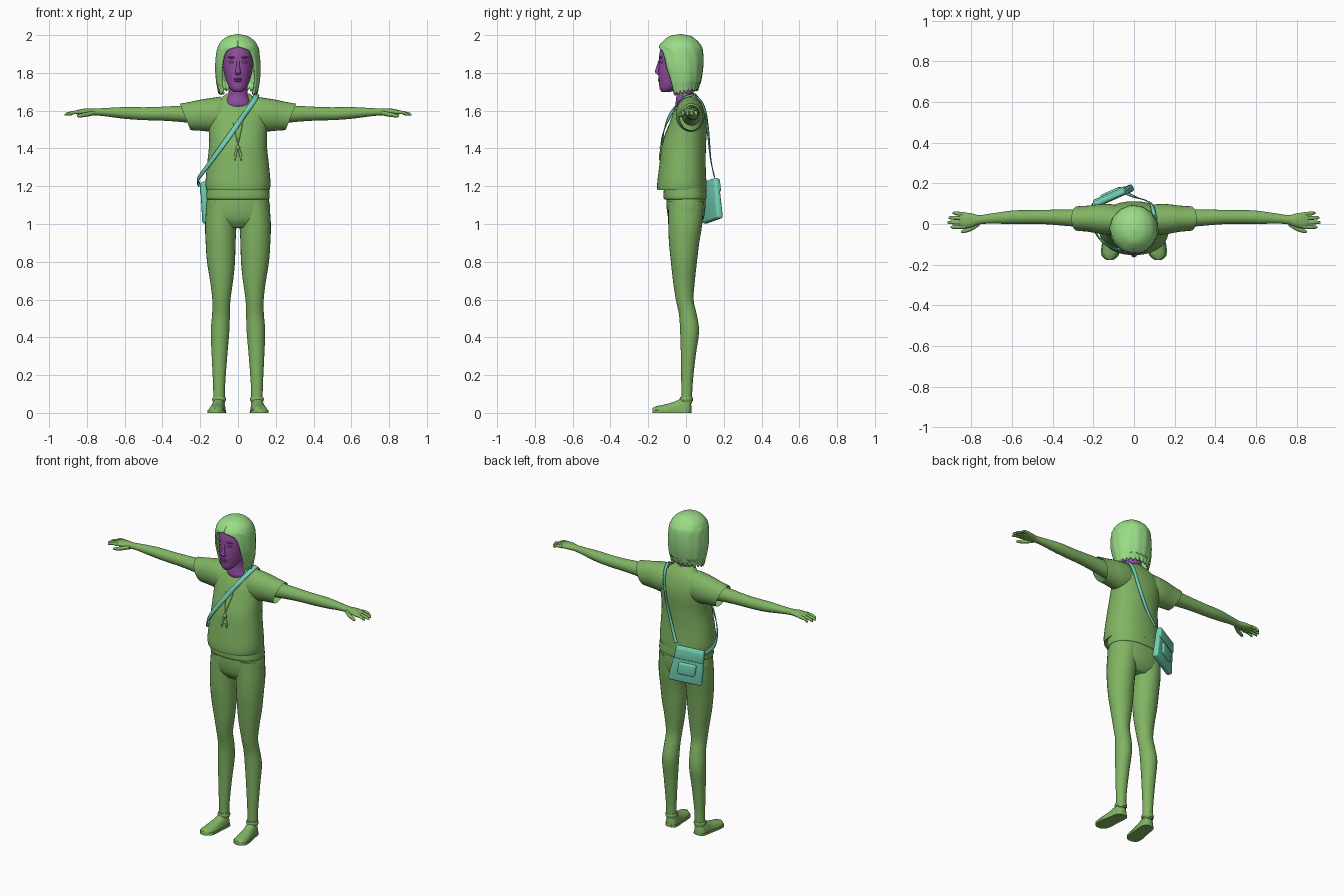
import bpy, bmesh, math
from mathutils import Vector, Matrix

cube = bpy.data.objects.get("Cube")
if cube:
    bpy.data.objects.remove(cube, do_unlink=True)


def material(name, r, g, b):
    mat = bpy.data.materials.new(name)
    mat.use_nodes = True
    mat.diffuse_color = (r, g, b, 1)
    mat.node_tree.nodes["Principled BSDF"].inputs["Base Color"].default_value = (r, g, b, 1)
    return mat


GREEN = material("leaf green", .22, .46, .125)
HAIR = material("light green", .32, .72, .24)
PURPLE = material("purple", .29, .075, .36)
TEAL = material("teal", .17, .65, .47)


def finish(name, bm, mat, angle=50):
    bmesh.ops.remove_doubles(bm, verts=bm.verts, dist=.0001)
    bmesh.ops.recalc_face_normals(bm, faces=bm.faces)
    mesh = bpy.data.meshes.new(name)
    bm.to_mesh(mesh)
    bm.free()
    mesh.materials.append(mat)
    obj = bpy.data.objects.new(name, mesh)
    bpy.context.collection.objects.link(obj)
    bpy.ops.object.select_all(action='DESELECT')
    obj.select_set(True)
    bpy.context.view_layer.objects.active = obj
    bpy.ops.object.shade_smooth_by_angle(angle=math.radians(angle))
    return obj


def resample(rows, steps):
    """Smooth curve through all rows of numbers."""
    rows = [Vector(r) for r in rows]
    ends = [rows[0]] + rows + [rows[-1]]
    out = []
    for a, b, c, d in zip(ends, ends[1:], ends[2:], ends[3:]):
        for k in range(steps):
            t = k / steps
            out.append(b + (c - a) * (t / 2) + (a * 2 - b * 5 + c * 4 - d) * (t * t / 2)
                       + (b * 3 - a - c * 3 + d) * (t ** 3 / 2))
    return out + [rows[-1]]


def bridge(bm, rings, closed=True):
    for lower, upper in zip(rings, rings[1:]):
        n = len(lower)
        for i in range(n if closed else n - 1):
            j = (i + 1) % n
            bm.faces.new((lower[i], lower[j], upper[j], upper[i]))


def loft(name, rows, mat, axis='z', side=1, sides=28, steps=4, power=2, shear=0,
         limits=None, cap_end=True):
    """Rows are position along axis, two centre coordinates, two radii."""
    bm = bmesh.new()
    rings = []
    for pos, c1, c2, r1, r2 in resample(rows, steps):
        ring = []
        for i in range(sides):
            a = math.tau * i / sides
            u, v = math.cos(a), math.sin(a)
            p = c1 + r1 * math.copysign(abs(u) ** (2 / power), u)
            dq = r2 * math.copysign(abs(v) ** (2 / power), v)
            q = c2 + dq
            if limits:
                q = min(max(q, limits[0]), limits[1])
            co = {'z': (p, q, pos), 'x': (pos + shear * dq, p, q), 'y': (p, pos, q)}[axis]
            ring.append(bm.verts.new((co[0] * side, co[1], co[2])))
        rings.append(ring)
    bridge(bm, rings)
    bm.faces.new(rings[0])
    if cap_end:
        bm.faces.new(rings[-1])
    return finish(name, bm, mat)


def ball(name, centre, size, mat):
    bm = bmesh.new()
    bmesh.ops.create_uvsphere(bm, u_segments=16, v_segments=10, radius=1)
    bmesh.ops.transform(bm, verts=bm.verts, matrix=Matrix.LocRotScale(centre, None, size))
    return finish(name, bm, mat)


# Shirt body and trousers
shirt = loft("shirt", [
    (1.18, 0, -.022, .168, .13), (1.22, 0, -.022, .172, .13), (1.32, 0, -.018, .163, .122),
    (1.42, 0, -.01, .153, .116), (1.52, 0, .01, .155, .102), (1.58, 0, .018, .16, .088),
    (1.63, 0, .023, .14, .068), (1.66, 0, .025, .1, .05), (1.69, 0, .012, .06, .04)],
    GREEN, sides=48, power=2.2)
loft("hips", [(1.22, 0, 0, .155, .1), (1.15, 0, 0, .16, .102), (1.08, 0, 0, .17, .102),
              (1.02, 0, 0, .155, .09), (.98, 0, 0, .1, .06)], GREEN, sides=40, power=2.3)
loft("waistband", [(1.13, 0, -.005, .16, .106), (1.14, 0, -.005, .168, .114),
                   (1.19, 0, -.005, .164, .112)], GREEN, sides=40, power=2.3)

for side, word in ((1, "left"), (-1, "right")):
    # Leg and shoe
    loft(word + "_leg", [
        (1.12, .085, 0, .08, .095), (1, .091, -.004, .083, .09), (.9, .092, -.01, .079, .08),
        (.8, .09, -.011, .074, .069), (.7, .087, -.011, .061, .058), (.6, .088, -.007, .048, .047),
        (.52, .09, .01, .047, .047), (.43, .095, .019, .049, .05), (.3, .098, .012, .041, .039),
        (.15, .1, .005, .032, .03), (.05, .1, .004, .03, .028)], GREEN, side=side)
    shoe = [(.028, .098, 0, .012, .04), (.015, .1, 0, .032, .07), (-.02, .103, 0, .037, .077),
            (-.06, .108, 0, .038, .06), (-.11, .114, 0, .042, .045), (-.155, .118, 0, .038, .036),
            (-.178, .119, 0, .014, .026)]
    loft(word + "_shoe", shoe, GREEN, 'y', side, power=2.4, limits=(0, 1))
    loft(word + "_sole", [(y, x, z, rx * 1.1, rz) for y, x, z, rx, rz in shoe],
         GREEN, 'y', side, power=3, limits=(0, .014))
    loft(word + "_shoe_collar", [(.06, .1, .002, .033, .033), (.072, .1, .002, .037, .036),
                                 (.084, .1, .002, .033, .033)], GREEN, side=side)
    # Sleeve, arm and hand
    loft(word + "_sleeve", [
        (.06, .02, 1.59, .06, .085), (.1, .021, 1.582, .075, .086), (.16, .024, 1.573, .074, .086),
        (.22, .026, 1.57, .065, .077), (.28, .027, 1.567, .06, .07)],
        GREEN, 'x', side, shear=.4, cap_end=False)
    loft(word + "_arm", [
        (.14, .028, 1.575, .05, .055), (.3, .03, 1.583, .042, .043), (.42, .034, 1.584, .036, .036),
        (.5, .035, 1.584, .034, .034), (.6, .033, 1.588, .033, .031), (.7, .027, 1.592, .025, .022),
        (.76, .021, 1.593, .023, .018), (.8, .018, 1.594, .034, .018),
        (.84, .017, 1.592, .04, .014), (.86, .018, 1.59, .034, .008)], GREEN, 'x', side)
    for i, tip in enumerate((.903, .918, .913, .894)):
        y = -.014 + .021 * i
        loft(f"{word}_finger_{i + 1}", [
            (.835, y, 1.592, .01, .01), (.87, y * 1.05, 1.59, .0095, .009),
            (tip - .01, y * 1.1, 1.582, .008, .008), (tip, y * 1.1, 1.578, .003, .003)],
            GREEN, 'x', side, sides=12)
    loft(word + "_thumb", [(.76, .005, 1.588, .014, .012), (.8, -.021, 1.58, .013, .012),
                           (.84, -.036, 1.573, .009, .009), (.852, -.038, 1.572, .003, .003)],
         GREEN, 'x', side, sides=12)
    # Eye, lid and brow
    ball(word + "_eye", (side * .031, -.127, 1.858), (.016, .014, .008), PURPLE)
    ball(word + "_brow", (side * .033, -.134, 1.882), (.022, .009, .005), PURPLE)

# Neck, head and face
loft("neck", [(1.59, 0, .005, .045, .035), (1.63, 0, -.003, .066, .051),
              (1.66, 0, -.003, .06, .05), (1.7, 0, -.006, .05, .046), (1.8, 0, -.02, .052, .05)], PURPLE)
loft("head", [
    (1.698, 0, -.105, .018, .022), (1.715, 0, -.094, .04, .045), (1.75, 0, -.068, .06, .075),
    (1.8, 0, -.045, .074, .101), (1.85, 0, -.035, .08, .109), (1.9, 0, -.034, .08, .107),
    (1.95, 0, -.035, .07, .09), (1.985, 0, -.03, .04, .05)], PURPLE, sides=36)
loft("nose", [(1.868, 0, -.138, .007, .007), (1.83, 0, -.147, .009, .011),
              (1.803, 0, -.15, .015, .014), (1.79, 0, -.14, .011, .008)], PURPLE, sides=16)
for name, z in (("upper_lip", 1.768), ("lower_lip", 1.758)):
    ball(name, (0, -.138, z), (.022, .011, .006), PURPLE)

# Bobbed hair, with an opening in front of the face
bm = bmesh.new()
rings = []
for z, cy, rx, ry, gap in resample([
        (2, -.03, .005, .005, 0), (1.99, -.03, .05, .055, 0), (1.965, -.03, .085, .088, 0),
        (1.94, -.03, .1, .108, 0), (1.92, -.028, .107, .112, 30), (1.88, -.027, .112, .114, 43),
        (1.82, -.024, .115, .109, 48), (1.75, -.017, .109, .09, 52), (1.7, -.014, .099, .073, 50)], 4):
    ring = []
    for i in range(49):
        gap_angle = math.radians(max(gap, 0))
        a = gap_angle + (math.tau - 2 * gap_angle) * i / 48
        fringe = max(0, 1.8 - z) * (.12 * math.sin(i * 2.1) + .16 * (1 + math.cos(a)) / 2)
        lock = 1 + .012 * math.sin(i * 1.3) * min(1, (2 - z) * 8)
        ring.append(bm.verts.new((rx * lock * math.sin(a), cy - ry * lock * math.cos(a),
                                  z + .015 * (z < 1.75) * (1 - math.cos(a)) / 2 - fringe)))
    rings.append(ring)
bridge(bm, rings, closed=False)
bm.faces.new(rings[0][:-1])
hair = finish("hair", bm, HAIR)
shell = hair.modifiers.new("thickness", 'SOLIDIFY')
shell.thickness, shell.offset = .01, 0


def strap(name, path, width):
    """Ribbon that lies on the shirt."""
    bm = bmesh.new()
    points = resample(path, 8)
    rails = []
    for i, p in enumerate(points):
        along = points[min(i + 1, len(points) - 1)] - points[max(i - 1, 0)]
        out = Vector((p.x, p.y, max(0, p.z - 1.58) * 3))
        across = along.cross(out).normalized() * width / 2
        rails.append([bm.verts.new(p + across * k) for k in (-1, 0, 1)])
    bridge(bm, rails, closed=False)
    obj = finish(name, bm, TEAL)
    wrap = obj.modifiers.new("rest on shirt", 'SHRINKWRAP')
    wrap.target, wrap.wrap_mode, wrap.offset = shirt, 'OUTSIDE', .006
    thick = obj.modifiers.new("thickness", 'SOLIDIFY')
    thick.thickness, thick.offset = .005, 0


strap("front_strap", [(.1, .04, 1.685), (.085, -.03, 1.655), (0, -.105, 1.53), (-.09, -.125, 1.405),
                      (-.17, -.07, 1.295), (-.213, .02, 1.235), (-.205, .1, 1.21)], .027)
strap("back_strap", [(.1, .04, 1.685), (.088, .09, 1.63), (.06, .115, 1.5),
                     (.01, .13, 1.35), (-.035, .15, 1.25)], .02)

# Shoulder bag, hanging tilted behind the right hip
hang = Matrix.LocRotScale((-.108, .135, 1.125), Matrix.Rotation(.42, 3, 'Z') @ Matrix.Rotation(-.15, 3, 'Y'), None)


def bag_part(name, centre, size, bevel, taper=0):
    bm = bmesh.new()
    bmesh.ops.create_cube(bm, size=1, matrix=Matrix.LocRotScale(centre, None, size))
    for v in bm.verts:
        v.co.x *= 1 - taper * v.co.z
        v.co.y *= 1 - taper * v.co.z
    bmesh.ops.bevel(bm, geom=bm.edges[:], offset=bevel, segments=3, profile=.5, affect='EDGES')
    bmesh.ops.transform(bm, verts=bm.verts, matrix=hang)
    return finish(name, bm, TEAL)


bag_part("bag", (0, 0, 0), (.185, .034, .22), .012, .9)
bag_part("bag_flap", (0, .012, .07), (.182, .022, .07), .008, .9)
bag_part("bag_pocket", (0, .019, -.02), (.105, .022, .075), .01)

# Necklace cord and pendant
for side in (-1, 1):
    loft("necklace_cord", [(1.56, side * .03, -.072, .002, .003), (1.5, side * .018, -.099, .002, .003),
                           (1.42, 0, -.129, .002, .003)], GREEN, sides=8)
    loft("pendant_wing", [(1.4, side * .004, -.131, .004, .004), (1.365, side * .014, -.138, .007, .005),
                          (1.335, side * .018, -.14, .003, .003)], GREEN, sides=10)
ball("pendant_knot", (0, -.131, 1.405), (.012, .009, .013), GREEN)
